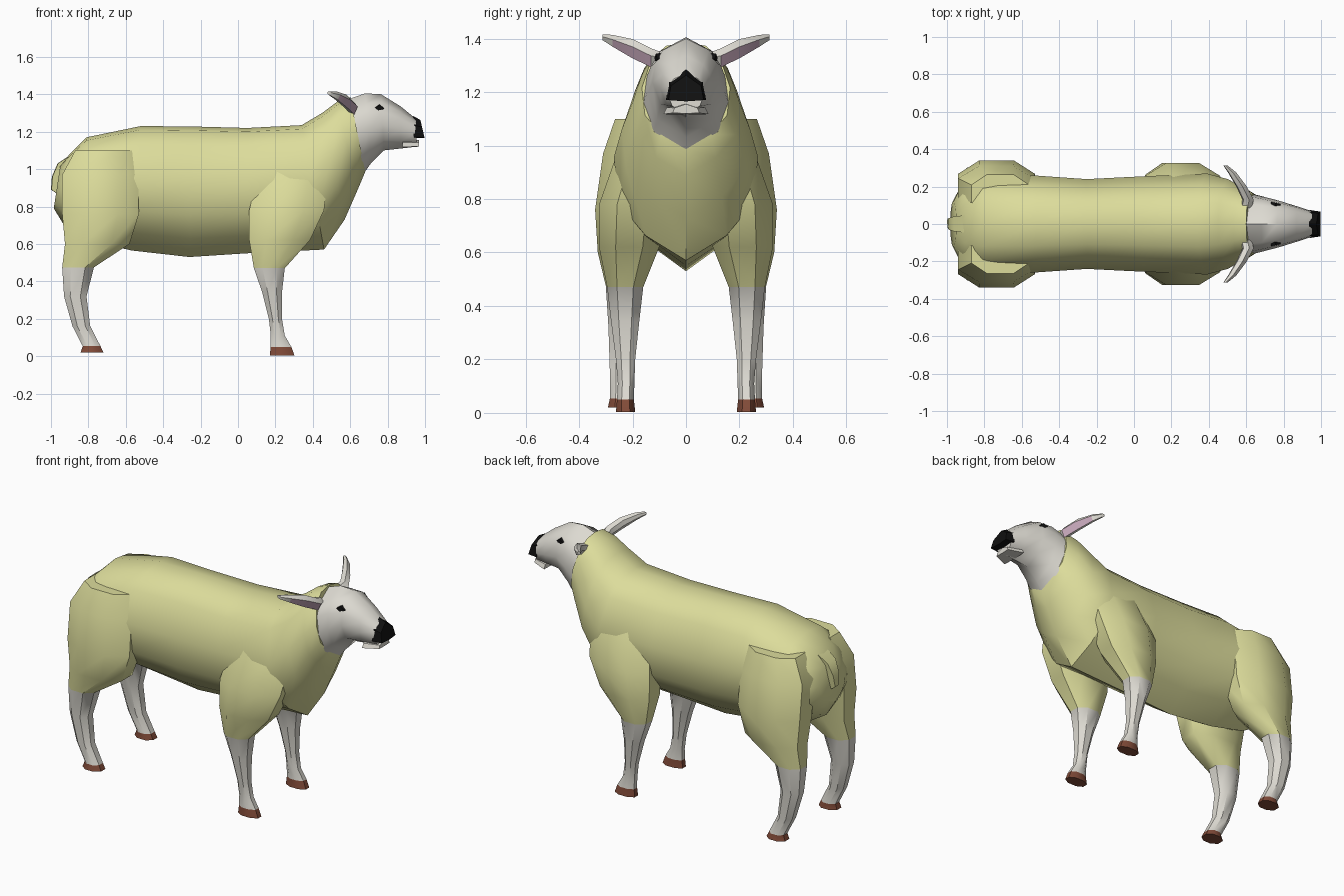
import bpy, bmesh, math
from mathutils import Vector

if "Cube" in bpy.data.objects:
    bpy.data.objects.remove(bpy.data.objects["Cube"])


def mat(name, rgb):
    m = bpy.data.materials.new(name)
    m.diffuse_color = (*rgb, 1)
    m.use_nodes = True
    m.node_tree.nodes["Principled BSDF"].inputs["Base Color"].default_value = m.diffuse_color
    return m


WOOL = mat("wool", (0.72, 0.72, 0.33))
SKIN = mat("skin", (0.72, 0.70, 0.64))
HOOF = mat("hoof", (0.22, 0.07, 0.04))
BLACK = mat("black", (0.005, 0.005, 0.005))
PINK = mat("pink", (0.55, 0.38, 0.48))


def loft(name, rings, mats, seg_mat=None, mirror=False, angle=40):
    """Skin closed rings of points; seg_mat(i, j) picks the material slot."""
    bm = bmesh.new()
    vs = [[bm.verts.new(p) for p in r] for r in rings]
    n = len(rings[0])
    for i in range(len(vs) - 1):
        for j in range(n):
            k = (j + 1) % n
            f = bm.faces.new((vs[i][j], vs[i][k], vs[i + 1][k], vs[i + 1][j]))
            f.material_index = seg_mat(i, j) if seg_mat else 0
    bm.faces.new(vs[0])
    end = bm.faces.new(vs[-1])
    end.material_index = seg_mat(len(vs) - 2, 0) if seg_mat else 0
    bmesh.ops.recalc_face_normals(bm, faces=bm.faces)
    me = bpy.data.meshes.new(name)
    bm.to_mesh(me)
    bm.free()
    for m in mats:
        me.materials.append(m)
    ob = bpy.data.objects.new(name, me)
    bpy.context.collection.objects.link(ob)
    if mirror:
        ob.modifiers.new("mirror", "MIRROR").use_axis = (False, True, False)
    bpy.ops.object.select_all(action="DESELECT")
    ob.select_set(True)
    bpy.context.view_layer.objects.active = ob
    bpy.ops.object.shade_smooth_by_angle(angle=math.radians(angle))
    return ob


def slice_ring(top_x, top_z, low_x, low_z, w, section):
    """Symmetric cross-section between a top and a bottom point."""
    half = [(t, s) for t, s in section]
    pts = half + [(t, -s) for t, s in reversed(half) if s > 0]
    return [(top_x + (low_x - top_x) * t, s * w, top_z + (low_z - top_z) * t) for t, s in pts]


def leg_ring(z, x0, x1, y0, y1, tilt=0):
    """Eight-sided horizontal ring filling a box; tilt raises the front edge."""
    pts = []
    for a, b in ((1, .45), (.45, 1), (-.45, 1), (-1, .45), (-1, -.45), (-.45, -1), (.45, -1), (1, -.45)):
        pts.append(((x0 + x1) / 2 + a * (x1 - x0) / 2, (y0 + y1) / 2 + b * (y1 - y0) / 2, z + a * tilt))
    return pts


# Woolly body with neck
BARREL = [(0, 0), (.03, .45), (.15, .78), (.42, 1), (.68, .93), (.86, .56), (1, 0)]
body = [(-.95, 1.02, -.985, .79, .12), (-.90, 1.08, -.93, .70, .23), (-.81, 1.17, -.80, .62, .265),
        (-.52, 1.23, -.57, .565, .26), (-.25, 1.228, -.26, .53, .24), (.05, 1.22, .05, .55, .255),
        (.34, 1.235, .46, .57, .27), (.45, 1.30, .57, .73, .24), (.53, 1.36, .64, .89, .20),
        (.60, 1.385, .68, .985, .165)]
loft("woolly_body", [slice_ring(*r, BARREL) for r in body], [WOOL])

# Head
SKULL = [(0, 0), (.14, .68), (.30, .92), (.55, 1), (.82, .75), (1, 0)]
head = [(.595, 1.375, .675, .98, .16), (.68, 1.405, .71, 1.03, .145), (.765, 1.40, .78, 1.10, .125),
        (.87, 1.335, .87, 1.11, .095), (.95, 1.27, .955, 1.12, .068)]
loft("head", [slice_ring(*r, SKULL) for r in head], [SKIN], angle=50)

# Nose
NOSE = [(0, 0), (.4, .85), (.95, 1), (1, 0)]
loft("nose", [slice_ring(*r, NOSE) for r in
              ((.935, 1.285, .94, 1.165, .075), (.975, 1.263, .998, 1.165, .066))], [BLACK], angle=20)

# Lower lip
loft("lower_lip", [slice_ring(*r, NOSE) for r in
                   ((.88, 1.16, .88, 1.115, .085), (.968, 1.155, .968, 1.12, .05))], [SKIN])

# Eyes
bm = bmesh.new()
eye = [(-.025, .005, .002), (0, 0, .018), (.025, -.006, -.002), (0, 0, -.016)]
loft("eyes", [[(.757 + x, .096 + y, 1.328 + z) for x, y, z in eye],
              [(.757 + x, .113 + y, 1.325 + z) for x, y, z in eye]], [BLACK], mirror=True, angle=20)
bm.free()

# Ears with pink inner side
ears = []
for x, y, z, rx, rz in ((.60, .085, 1.325, .03, .022), (.61, .13, 1.328, .03, .035),
                        (.575, .20, 1.362, .028, .036), (.525, .275, 1.392, .022, .022),
                        (.49, .312, 1.405, .012, .011)):
    ears.append([(x + a * rx, y, z + b * rz) for a, b in
                 ((1, .2), (.2, 1), (-.8, .8), (-1, 0), (-.4, -.8), (.4, -1))])
loft("ears", ears, [SKIN, PINK], lambda i, j: 1 if j == 5 and 0 < i < 3 else 0, mirror=True)

# Front legs: shoulder, shin, hoof
front = [(1.10, .15, .42, .04, .20), (.95, .10, .48, .06, .265), (.78, .06, .46, .08, .325),
         (.62, .06, .385, .10, .325), (.47, .085, .25, .16, .295), (.34, .13, .235, .175, .28),
         (.20, .165, .235, .19, .262), (.11, .175, .25, .193, .255), (.05, .175, .285, .195, .258),
         (.004, .17, .302, .19, .262)]
loft("front_legs", [leg_ring(*r) for r in front], [WOOL, SKIN, HOOF],
     lambda i, j: 0 if i < 4 else 1 if i < 8 else 2, mirror=True)

# Hind legs: haunch, shin, hoof
hind = [(1.10, -.87, -.56, .06, .265), (.97, -.94, -.535, .07, .31), (.76, -.94, -.53, .08, .34),
        (.60, -.925, -.58, .11, .33), (.475, -.94, -.77, .16, .30), (.32, -.93, -.81, .185, .29),
        (.16, -.885, -.79, .20, .285), (.053, -.83, -.735, .205, .285), (.02, -.842, -.72, .20, .292)]
loft("hind_legs", [leg_ring(*r) for r in hind], [WOOL, SKIN, HOOF],
     lambda i, j: 0 if i < 4 else 1 if i < 7 else 2, mirror=True)

# Tail
tail = [(-.86, 1.09, .05), (-.95, 1.03, .04), (-.98, .96, .03), (-.985, .89, .018)]
loft("tail", [[(x - .012, -w, z), (x - .015, w, z), (x + .03, w, z - .03), (x + .03, -w, z - .03)]
              for x, z, w in tail], [WOOL])
